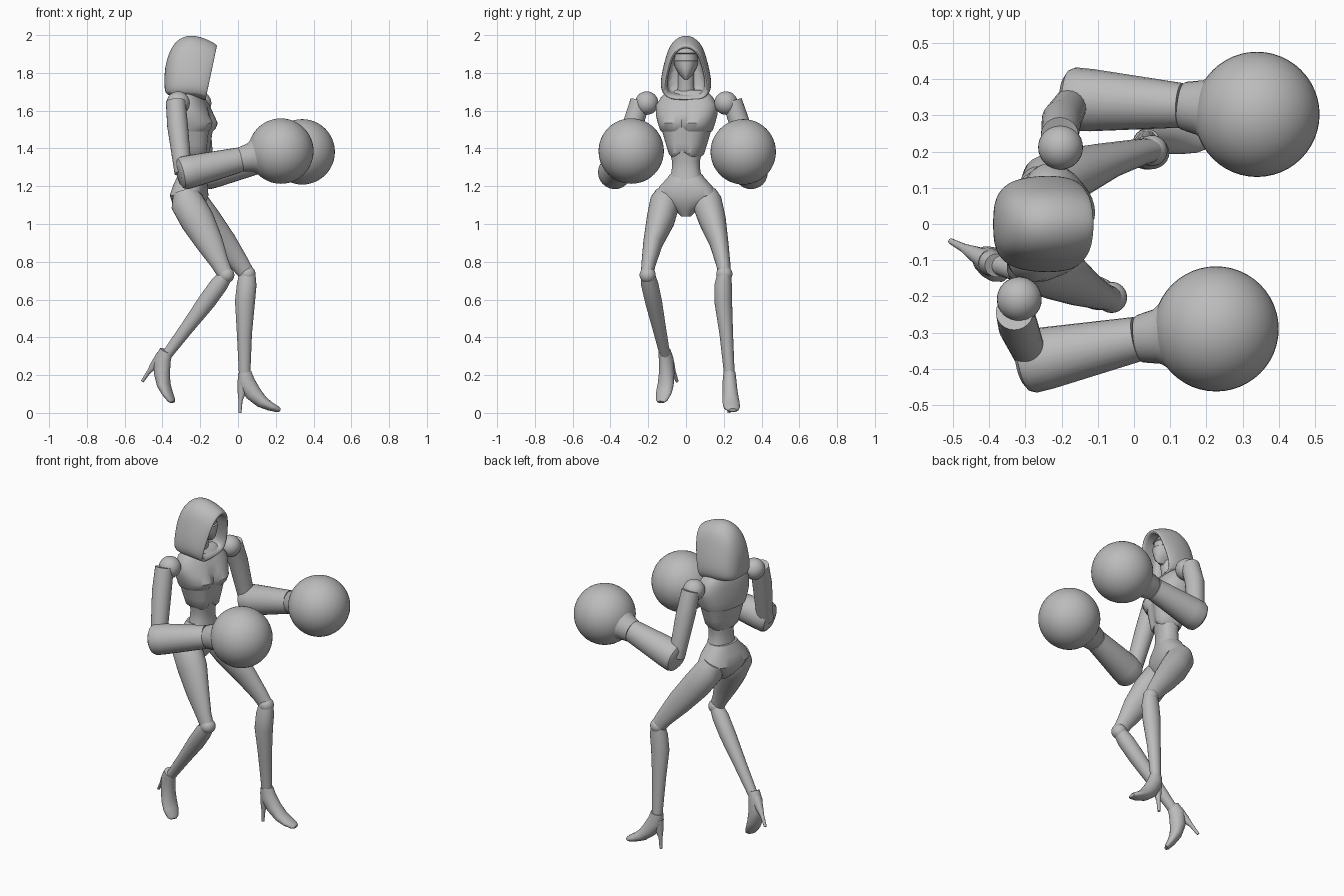
import bpy, bmesh
from math import sin, cos, pi, radians, exp
from mathutils import Vector, Matrix

cube = bpy.data.objects.get("Cube")
if cube:
    bpy.data.objects.remove(cube)

grey = bpy.data.materials.new("plain grey")
grey.use_nodes = True
grey.diffuse_color = (0.5, 0.5, 0.5, 1)
grey.node_tree.nodes["Principled BSDF"].inputs["Base Color"].default_value = (0.5, 0.5, 0.5, 1)
parts = []


def finish(name, bm, subdivide=0):
    bmesh.ops.recalc_face_normals(bm, faces=bm.faces)
    mesh = bpy.data.meshes.new(name)
    bm.to_mesh(mesh)
    bm.free()
    mesh.materials.append(grey)
    obj = bpy.data.objects.new(name, mesh)
    bpy.context.collection.objects.link(obj)
    if subdivide:
        obj.modifiers.new("Smooth", "SUBSURF").levels = subdivide
        obj.modifiers["Smooth"].render_levels = subdivide
    parts.append(obj)
    return obj


def skin(name, rings, subdivide=0):
    """Join a row of equal point rings into a capped surface."""
    bm = bmesh.new()
    rows = [[bm.verts.new(p) for p in ring] for ring in rings]
    for a, b in zip(rows, rows[1:]):
        for i in range(len(a)):
            j = (i + 1) % len(a)
            bm.faces.new((a[i], a[j], b[j], b[i]))
    bm.faces.new(rows[0])
    bm.faces.new(rows[-1])
    return finish(name, bm, subdivide)


def limb(name, stations, place=Matrix(), sides=24):
    """Tube through (x, y, z, depth radius, side radius) stations."""
    centres = [Vector(s[:3]) for s in stations]
    rings = []
    for i, s in enumerate(stations):
        d = (centres[min(i + 1, len(s and stations) - 1)] - centres[max(i - 1, 0)]).normalized()
        side = Vector((0, 1, 0))
        side = (side - d * side.dot(d)).normalized()
        fore = side.cross(d)
        angles = [2 * pi * k / sides for k in range(sides)]
        rings.append([place @ (centres[i] + fore * s[3] * cos(a) + side * s[4] * sin(a)) for a in angles])
    return skin(name, rings)


def ball(name, centre, radius, segments=32):
    bm = bmesh.new()
    bmesh.ops.create_uvsphere(bm, u_segments=segments, v_segments=segments // 2, radius=radius,
                              matrix=Matrix.Translation(centre))
    return finish(name, bm)


def body(name, origin, yaw, rings, power=0.85, sides=48):
    """Stacked rings of (z, front, back, half width, centre dip, centre lift)."""
    place = Matrix.Translation(origin) @ Matrix.Rotation(radians(yaw), 4, "Z")
    out = []
    for z, front, back, half, dip, lift in rings:
        ring = []
        for k in range(sides):
            a = 2 * pi * k / sides
            c, s = cos(a), sin(a)
            v = half * abs(s) ** power * (1 if s > 0 else -1)
            u = abs(c) ** power * (front if c > 0 else -back)
            centre = exp(-(v / 0.03) ** 2)
            if c > 0:
                u *= 1 - dip * centre
            ring.append(place @ Vector((u, v, z + (lift * centre if c > 0 else 0))))
        out.append(ring)
    return skin(name, out)


# Torso plates, waist and pelvis
chest = (-0.26, 0.005, 0)
body("corset", chest, -15, [
    (1.355, .10, .04, .075, .1, .03), (1.37, .11, .05, .092, .1, .03),
    (1.42, .115, .06, .108, .1, .01), (1.51, .125, .075, .135, .1, 0)])
body("chest_plate", chest, -15, [
    (1.49, .125, .078, .135, .2, 0), (1.505, .14, .082, .142, .25, 0),
    (1.535, .15, .084, .152, .22, 0), (1.58, .125, .084, .165, .12, 0),
    (1.63, .10, .08, .166, 0, 0), (1.67, .075, .075, .14, 0, 0),
    (1.70, .055, .065, .11, 0, 0), (1.71, .04, .05, .08, 0, 0)])
body("waist", (-0.24, 0.0, 0), -12, [
    (1.22, .07, .07, .095, 0, 0), (1.28, .06, .058, .076, 0, 0),
    (1.33, .06, .055, .073, 0, 0), (1.40, .075, .055, .09, 0, 0)])
body("pelvis", (-0.25, 0.0, 0), -12, [
    (1.04, .03, .03, .025, 0, 0), (1.075, .055, .07, .06, 0, 0),
    (1.11, .075, .095, .12, 0, 0), (1.15, .085, .105, .168, 0, 0),
    (1.20, .085, .09, .14, 0, 0), (1.245, .075, .072, .098, 0, 0),
    (1.262, .068, .065, .086, 0, -.015)])
limb("neck", [(-.26, 0, 1.66, .05, .055), (-.25, 0, 1.74, .04, .042), (-.235, 0, 1.82, .04, .042)])

# Masked head with a recessed visor band
body("head", (-0.235, 0, 0), 0, [
    (1.765, .06, .0, .012, 0, 0), (1.79, .08, .04, .036, 0, 0),
    (1.83, .085, .07, .058, 0, 0), (1.862, .085, .08, .065, 0, 0),
    (1.866, .078, .08, .062, 0, 0), (1.90, .074, .08, .06, 0, 0),
    (1.904, .08, .08, .062, 0, 0), (1.93, .06, .06, .045, 0, 0),
    (1.945, .02, .03, .02, 0, 0)], power=1)

# Pointed hood: arch sections from the back to the open front, then the lining
half_arch = [(0, 1), (.3, .965), (.53, .89), (.7, .78), (.84, .6), (.96, .4), (1.02, .22), (.96, .06), (.6, 0)]
arch = half_arch + [(0, 0)] + [(-y, h) for y, h in reversed(half_arch[1:])]
sections = [
    (-.39, 1.80, 1.71, .04, 0), (-.378, 1.875, 1.685, .085, 0), (-.345, 1.955, 1.675, .117, 0),
    (-.295, 1.995, 1.67, .13, 0), (-.24, 2.005, 1.67, .134, 0), (-.17, 1.985, 1.665, .131, .03),
    (-.118, 1.958, 1.655, .12, .058), (-.108, 1.945, 1.66, .112, .06),
    (-.118, 1.93, 1.68, .098, .06), (-.18, 1.935, 1.69, .098, .04), (-.25, 1.935, 1.70, .095, 0)]
skin("hood", [[(x - shear * (1 - h), y * w, low + (top - low) * h) for y, h in arch]
              for x, top, low, w, shear in sections], subdivide=2)

# Arms with ball gloves; side is the sign of y
arms = {
    "right": dict(shoulder=(-.317, -.208, 1.64), upper=[(-.33, -.243), (-.32, -.283), (-.29, -.355)],
                  elbow=(-.285, -.38, 1.27), wrist=(.01, -.318, 1.34), glove=(.227, -.29, 1.386)),
    "left": dict(shoulder=(-.203, .212, 1.64), upper=[(-.205, .245), (-.2, .288), (-.172, .335)],
                 elbow=(-.165, .345, 1.27), wrist=(.13, .328, 1.34), glove=(.34, .303, 1.382)),
}
for side, arm in arms.items():
    ball(side + "_shoulder", arm["shoulder"], 0.062)
    limb(side + "_upper_arm", [(x, y, z, r, r) for (x, y), z, r in
                               zip(arm["upper"], (1.65, 1.52, 1.27), (.052, .055, .046))])
    e, w, g = (Vector(arm[k]) for k in ("elbow", "wrist", "glove"))
    axis = (w - e).normalized()
    limb(side + "_forearm", [(*(e + axis * t), r, r) for t, r in
                             ((-.03, .06), (-.018, .08), (0, .088), (.05, .086))] + [(*w, .066, .062)])
    neck = [(0, .06), (.03, .066), (.25, .076), (.4, .1), (.6, .13)]
    limb(side + "_glove_neck", [(*w.lerp(g, t), r, r) for t, r in neck])
    ball(side + "_glove", g, 0.173, 48)

# Legs: thigh, knee, calf and a heeled foot
legs = {
    "right": dict(
        thigh=[(-.285, -.10, 1.17, .06, .06), (-.272, -.11, 1.12, .088, .08), (-.215, -.135, 1.02, .09, .075),
               (-.15, -.175, .9, .072, .052), (-.095, -.198, .79, .048, .038), (-.07, -.205, .74, .042, .034)],
        knee=(-.062, -.203, .73),
        calf=[(-.06, -.203, .735, .036, .036), (-.1, -.192, .68, .047, .046), (-.165, -.172, .59, .047, .045),
              (-.27, -.142, .45, .036, .036), (-.375, -.112, .31, .028, .028)],
        ankle=(-.385, -.112, .32), pitch=35, yaw=-28),
    "left": dict(
        thigh=[(-.26, .10, 1.17, .06, .06), (-.24, .11, 1.12, .08, .08), (-.17, .14, 1.02, .082, .072),
               (-.075, .175, .9, .07, .05), (.01, .197, .79, .05, .038), (.04, .203, .745, .044, .034)],
        knee=(.05, .203, .735),
        calf=[(.05, .203, .74, .042, .036), (.046, .197, .68, .052, .046), (.037, .197, .59, .053, .047),
              (.034, .213, .42, .04, .036), (.035, .23, .2, .03, .028)],
        ankle=(.035, .23, .205), pitch=0, yaw=5),
}
for side, leg in legs.items():
    limb(side + "_thigh", leg["thigh"])
    ball(side + "_knee", leg["knee"], 0.043, 24)
    limb(side + "_calf", leg["calf"])
    place = (Matrix.Translation(leg["ankle"]) @ Matrix.Rotation(radians(leg["yaw"]), 4, "Z")
             @ Matrix.Rotation(radians(leg["pitch"]), 4, "Y"))
    limb(side + "_foot", [(0, 0, .01, .036, .032), (.008, 0, -.04, .046, .037), (.045, 0, -.1, .044, .04),
                          (.09, 0, -.145, .034, .045), (.135, 0, -.17, .024, .045),
                          (.175, 0, -.186, .016, .034), (.188, 0, -.19, .009, .02)], place)
    limb(side + "_heel", [(-.008, 0, -.03, .03, .03), (-.014, 0, -.09, .024, .022),
                          (-.022, 0, -.14, .011, .012), (-.025, 0, -.205, .008, .008)], place, 12)

# Smooth shading that keeps the hard plate edges
bpy.ops.object.select_all(action="DESELECT")
for obj in parts:
    obj.select_set(True)
bpy.context.view_layer.objects.active = parts[0]
bpy.ops.object.shade_smooth_by_angle(angle=radians(35))
